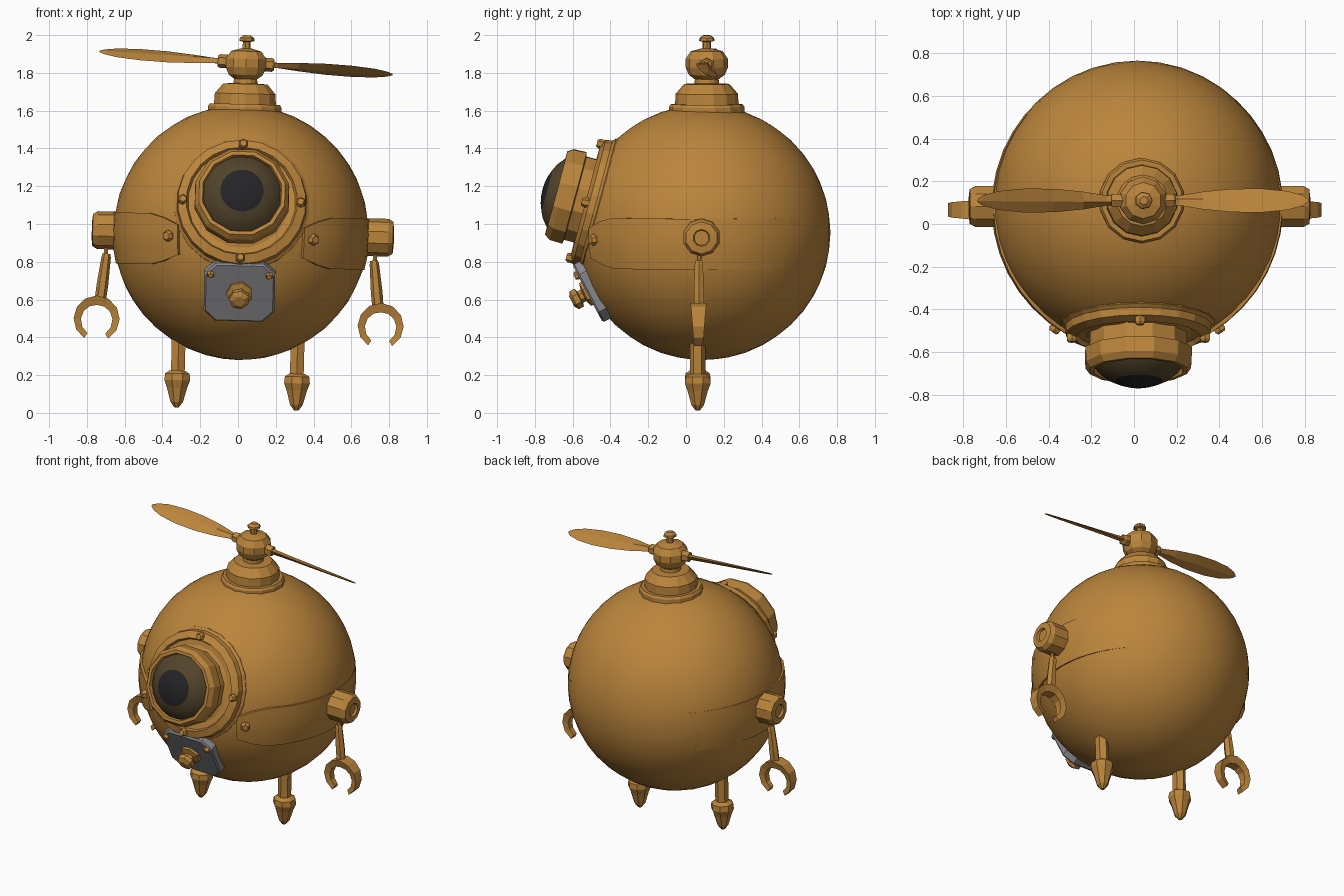
import bpy, bmesh, math
from mathutils import Vector, Matrix

if "Cube" in bpy.data.objects:
    bpy.data.objects.remove(bpy.data.objects["Cube"])


def material(name, col):
    m = bpy.data.materials.new(name)
    m.diffuse_color = (*col, 1)
    m.use_nodes = True
    m.node_tree.nodes["Principled BSDF"].inputs["Base Color"].default_value = m.diffuse_color
    return m


BRONZE = material("bronze", (0.50, 0.235, 0.045))
STEEL = material("steel grey", (0.25, 0.25, 0.27))
IRIS = material("dark brown glass", (0.085, 0.058, 0.025))
BLACK = material("black glass", (0.018, 0.018, 0.021))

C = Vector((0, 0.09, 0.955))                 # body centre
R = 0.675                                    # body radius
LEAN = (Matrix.Translation((0, 0, 0.35)) @ Matrix.Rotation(math.radians(1.5), 4, 'Y')
        @ Matrix.Translation((0, 0, -0.35)))  # whole model leans slightly sideways
FWD = Vector((0, -0.966, 0.26))              # porthole axis
LOW = Vector((0, -0.885, -0.465))            # hatch axis


def finish(name, bm, mat, smooth=None):
    bmesh.ops.remove_doubles(bm, verts=bm.verts, dist=1e-5)
    bmesh.ops.recalc_face_normals(bm, faces=bm.faces)
    bm.transform(LEAN)
    me = bpy.data.meshes.new(name)
    bm.to_mesh(me)
    bm.free()
    me.materials.append(mat)
    ob = bpy.data.objects.new(name, me)
    bpy.context.collection.objects.link(ob)
    if smooth:
        bpy.ops.object.select_all(action='DESELECT')
        ob.select_set(True)
        bpy.context.view_layer.objects.active = ob
        bpy.ops.object.shade_smooth_by_angle(angle=math.radians(smooth))
    return ob


def skin(bm, rings, closed=True, caps=True):
    """Bridge rows of points with quads."""
    rows = [[bm.verts.new(p) for p in ring] for ring in rings]
    n = len(rows[0])
    for a, b in zip(rows, rows[1:]):
        for i in range(n if closed else n - 1):
            j = (i + 1) % n
            bm.faces.new((a[i], a[j], b[j], b[i]))
    if caps:
        bm.faces.new(rows[0])
        bm.faces.new(rows[-1])


def lathe(name, profile, origin, axis, segs, mat=BRONZE, smooth=None, caps=True):
    """Spin (radius, distance) pairs about an axis."""
    M = Matrix.Translation(origin) @ Vector(axis).to_track_quat('Z', 'Y').to_matrix().to_4x4()
    bm = bmesh.new()
    angs = [math.tau * (i + 0.5) / segs for i in range(segs)]
    skin(bm, [[M @ Vector((r * math.cos(a), r * math.sin(a), d)) for a in angs]
              for r, d in profile], caps=caps)
    return finish(name, bm, mat, smooth)


def bolt(name, pos, axis, r=0.026, h=0.03):
    lathe(name, [(r, -0.04), (r, h * 0.6), (r * 0.7, h)], pos, axis, 6)


# round body
bm = bmesh.new()
bmesh.ops.create_icosphere(bm, subdivisions=4, radius=R, matrix=Matrix.Translation(C))
finish("body", bm, BRONZE, 30)

# top collar, rotor hub and cap pin
TOP = Vector((0.003, 0.11, 0))
lathe("collar", [(0.2, 1.55), (0.2, 1.62), (0.19, 1.635), (0.168, 1.635), (0.165, 1.69),
                 (0.12, 1.742), (0.065, 1.745), (0.06, 1.8)], TOP, (0, 0, 1), 14)
lathe("rotor_hub", [(0.06, 1.765), (0.095, 1.79), (0.112, 1.83), (0.112, 1.875),
                    (0.085, 1.915), (0.03, 1.93)], TOP, (0, 0, 1), 10)
lathe("cap_pin", [(0.022, 1.92), (0.022, 1.965), (0.042, 1.97), (0.04, 1.985),
                  (0.02, 2.0)], TOP, (0, 0, 1), 7)

# propeller blades: pitched lens sections along a tilted line
HUB = TOP + Vector((0, 0, 1.853))
for s, side in ((-1, "left"), (1, "right")):
    tilt, pitch = math.radians(3), math.radians(28)
    u = Vector((s * math.cos(tilt), 0, -s * math.sin(tilt)))
    v = Vector((0, s * math.cos(pitch), -math.sin(pitch)))
    w = u.cross(v).normalized()
    bm = bmesh.new()
    skin(bm, [[HUB + u * t + v * c, HUB + u * t + w * k, HUB + u * t - v * c, HUB + u * t - w * k]
              for t, c, k in ((0.09, 0.024, 0.018), (0.17, 0.026, 0.016), (0.28, 0.047, 0.013),
                              (0.42, 0.062, 0.011), (0.56, 0.063, 0.009), (0.68, 0.05, 0.007),
                              (0.75, 0.028, 0.005), (0.778, 0.008, 0.003))])
    finish(side + "_blade", bm, BRONZE)
    lathe(side + "_blade_socket", [(0.036, 0.08), (0.036, 0.14), (0.028, 0.15)], HUB, u, 6)

# porthole: flange, barrel with recessed lip, lens and pupil
lathe("porthole_flange", [(0.36, 0.48), (0.36, 0.575), (0.345, 0.59), (0.34, 0.625),
                          (0.295, 0.645), (0.285, 0.625), (0.2, 0.625)], C, FWD, 22)
lathe("porthole_barrel", [(0.235, 0.6), (0.235, 0.7), (0.258, 0.705), (0.256, 0.775),
                          (0.235, 0.805), (0.215, 0.805), (0.205, 0.77)],
      C, FWD, 12, caps=False)
lathe("lens", [(0.212, 0.775), (0.185, 0.81), (0.15, 0.838), (0.115, 0.855)],
      C, FWD, 20, IRIS, 40, caps=False)
lathe("pupil", [(0.115, 0.855), (0.075, 0.87), (0.035, 0.878), (0, 0.88)],
      C, FWD, 20, BLACK, 40, caps=False)
UP = Vector((0, 0.26, 0.966))
for i in range(4):
    a = i * math.pi / 2
    bolt(f"flange_bolt_{i + 1}",
         C + FWD * 0.635 + (Vector((1, 0, 0)) * math.cos(a) + UP * math.sin(a)) * 0.312, FWD)

# grey hatch with chamfered corners, corner bolts and centre knob
HUP = Vector((0, -0.465, 0.885))
W, H, K = 0.187, 0.172, 0.06
outline = [(W, H - K), (W - K, H), (K - W, H), (-W, H - K),
           (-W, K - H), (K - W, -H), (W - K, -H), (W, K - H)]
bm = bmesh.new()
skin(bm, [[C + LOW * d + Vector((x * f, 0, 0)) + HUP * (y * f) for x, y in outline]
          for d, f in ((0.6, 1), (0.68, 1), (0.69, 0.95))])
finish("hatch_plate", bm, STEEL)
lathe("hatch_knob", [(0.072, 0.66), (0.07, 0.705), (0.035, 0.715), (0.035, 0.735), (0.055, 0.74),
                     (0.055, 0.77), (0.03, 0.785)], C, LOW, 7)
for s, side in ((-1, "left"), (1, "right")):
    bolt(side + "_hatch_bolt", C + LOW * 0.685 + Vector((s * 0.155, 0, 0)) + HUP * 0.11,
         LOW, 0.02, 0.025)

for s, side in ((-1, "left"), (1, "right")):
    # side panel: raised shell with rounded front end, sinking into the body at the back
    cols = []
    for i in range(15):
        t = i / 14
        az = math.radians(29 + 116 * t)
        h = 0.135 - 0.06 * max(0, 1 - t * 14 / 1.5)
        rad = R + 0.018 - 0.02 * t
        col = []
        for k, z in enumerate((-h, -h, -h / 3, h / 3, h, h)):
            rr = rad if 0 < k < 5 and i > 0 else R - 0.02
            z -= 0.045
            q = math.sqrt(rr * rr - z * z)
            col.append(C + Vector((s * q * math.sin(az), -q * math.cos(az), z)))
        cols.append(col)
        if i == 0:   # repeat first column at full height for the front rim
            cols.append([C + (p - C).normalized() * (rad if 0 < k < 5 else R - 0.02)
                         for k, p in enumerate(col)])
    bm = bmesh.new()
    skin(bm, cols, closed=False, caps=False)
    finish(side + "_side_panel", bm, BRONZE, 30)
    d = Vector((s * 0.55, -0.83, -0.04)).normalized()
    bolt(side + "_panel_bolt", C + d * (R + 0.012), d, 0.03, 0.03)

    # shoulder hub
    lathe(side + "_shoulder", [(0.1, 0.6), (0.1, 0.77), (0.085, 0.795), (0.045, 0.8), (0.04, 0.785)],
          (0.01, 0.082, 0.948), (s, 0, 0), 10)

    # arm: thin pin and tapered forearm
    lathe(side + "_arm_pin", [(0.012, 0), (0.012, 0.1)], (s * 0.712, 0.07, 0.8), (0, 0, 1), 6)
    lathe(side + "_forearm", [(0.02, 0), (0.025, 0.02), (0.031, 0.17), (0.03, 0.24)],
          (s * 0.708, 0.068, 0.825), (s * 0.11, 0, -1), 6)

    # claw: tapered arc open at the bottom
    bm = bmesh.new()
    rings = []
    for i in range(11):
        a = math.radians(-58 + 296 * i / 10)
        e = abs(i - 5) / 5
        ro, ri, hy = 0.125 - 0.005 * e, 0.075 + 0.014 * e, 0.045 - 0.022 * e
        rings.append([Vector((s * 0.752 + r * math.cos(a), 0.066 + y, 0.477 + r * math.sin(a)))
                      for r, y in ((ri, -hy * 0.7), (ro, -hy), (ro, hy), (ri, hy * 0.7))])
    skin(bm, rings)
    finish(side + "_claw", bm, BRONZE)

    # leg and pointed foot
    lathe(side + "_leg", [(0.048, 0.5), (0.042, 0.36), (0.042, 0.19)],
          (s * 0.315, 0.062, 0), (0, 0, 1), 6)
    lathe(side + "_foot", [(0.045, 0.215), (0.07, 0.2), (0.074, 0.165), (0.058, 0.125),
                           (0.036, 0.05), (0.012, 0.02)], (s * 0.317, 0.062, 0), (0, 0, 1), 8)
